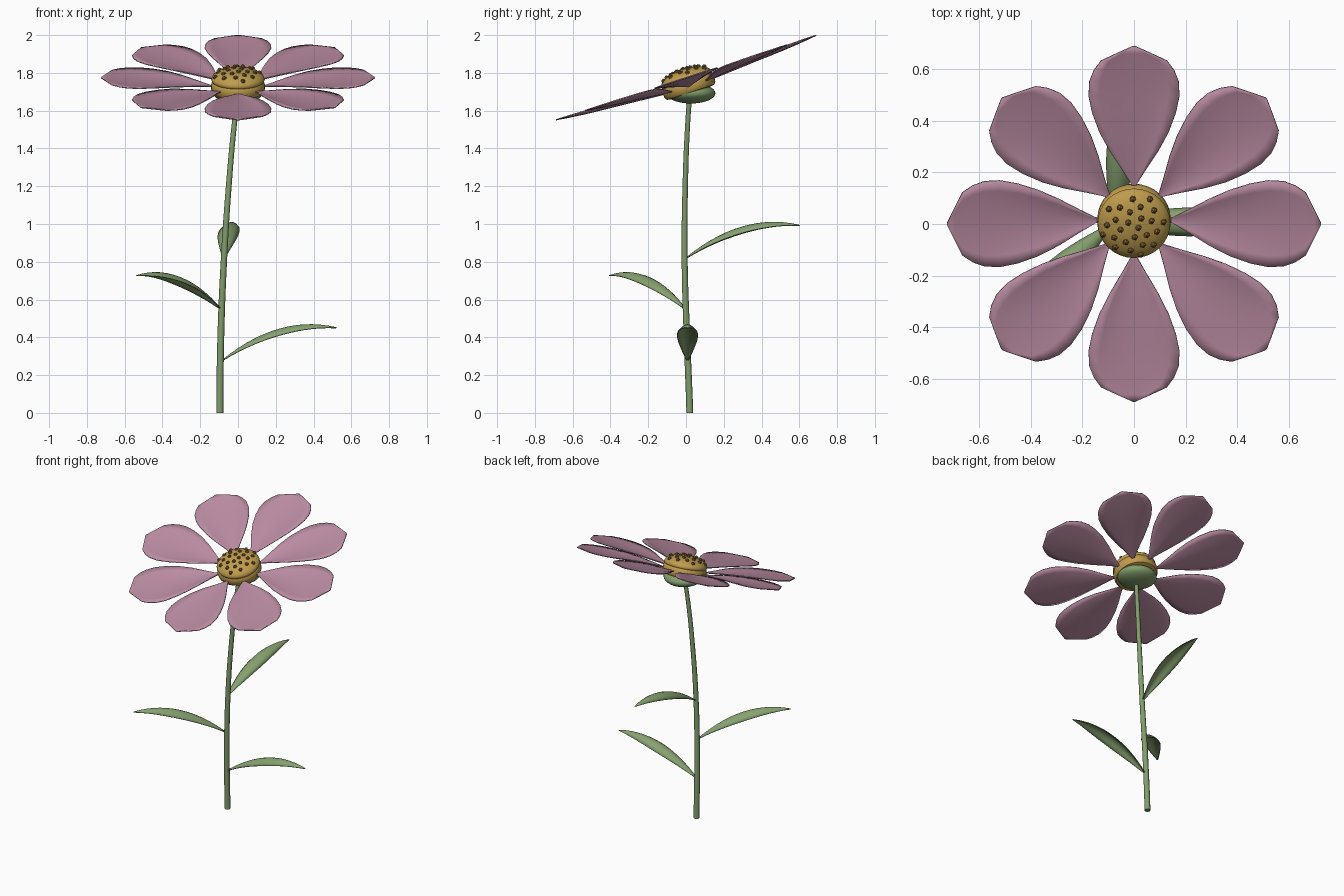
import bpy, bmesh, math
from mathutils import Matrix, Vector

if "Cube" in bpy.data.objects:
    bpy.data.objects.remove(bpy.data.objects["Cube"])


def material(name, rgb):
    m = bpy.data.materials.new(name)
    m.diffuse_color = (*rgb, 1)
    m.use_nodes = True
    m.node_tree.nodes["Principled BSDF"].inputs["Base Color"].default_value = m.diffuse_color
    return m


PINK = material("dusty pink", (0.50, 0.265, 0.365))
GREEN = material("leaf green", (0.24, 0.36, 0.16))
STEM = material("stem green", (0.22, 0.34, 0.15))
GOLD = material("pollen gold", (0.52, 0.335, 0.075))
BROWN = material("seed brown", (0.22, 0.125, 0.032))

# Flower head frame, tilted towards the front
HEAD = Matrix.Translation((0, 0, 1.775)) @ Matrix.Rotation(math.radians(18), 4, 'X')


def finish(name, bm, mat, matrix, angle=40):
    bmesh.ops.recalc_face_normals(bm, faces=bm.faces)
    mesh = bpy.data.meshes.new(name)
    bm.to_mesh(mesh)
    bm.free()
    mesh.materials.append(mat)
    ob = bpy.data.objects.new(name, mesh)
    bpy.context.collection.objects.link(ob)
    ob.matrix_world = matrix
    bpy.ops.object.select_all(action='DESELECT')
    ob.select_set(True)
    bpy.context.view_layer.objects.active = ob
    bpy.ops.object.shade_smooth_by_angle(angle=math.radians(angle))
    return ob


def blade(name, stations, thick, mat, matrix, cols=8):
    """Curved strip along +x; stations are (distance, half width, midrib z, edge z)."""
    bm = bmesh.new()
    rows = []
    for x, w, mid, edge in stations:
        row = []
        for i in range(cols + 1):
            v = 2 * i / cols - 1
            row.append(bm.verts.new((x, v * w, mid + (edge - mid) * v * v)))
        rows.append(row)
    for a, b in zip(rows, rows[1:]):
        for i in range(cols):
            bm.faces.new((a[i], b[i], b[i + 1], a[i + 1]))
    ob = finish(name, bm, mat, matrix)
    mod = ob.modifiers.new("thickness", 'SOLIDIFY')
    mod.thickness = thick
    mod.offset = 0
    return ob


def lathe(name, profile, mat, matrix, sides=32):
    bm = bmesh.new()
    rings = []
    for r, z in profile:
        rings.append([bm.verts.new((r * math.cos(k * math.tau / sides),
                                    r * math.sin(k * math.tau / sides), z))
                      for k in range(sides)])
    for a, b in zip(rings, rings[1:]):
        for k in range(sides):
            n = (k + 1) % sides
            bm.faces.new((a[k], a[n], b[n], b[k]))
    bm.faces.new(rings[0])
    bm.faces.new(rings[-1])
    return finish(name, bm, mat, matrix)


# Eight spoon-shaped petals: level rim, sunken middle
petal = [(0.12, 0.004, -0.051, -0.051), (0.15, 0.012, -0.047, -0.045),
         (0.21, 0.046, -0.043, -0.034), (0.29, 0.094, -0.037, -0.020),
         (0.37, 0.134, -0.031, -0.010), (0.45, 0.162, -0.026, -0.005),
         (0.52, 0.176, -0.021, -0.003), (0.58, 0.173, -0.016, -0.002),
         (0.625, 0.156, -0.011, -0.001), (0.665, 0.128, -0.007, 0),
         (0.695, 0.066, -0.003, 0), (0.724, 0.004, 0, 0)]
for k in range(8):
    blade(f"petal_{k + 1}", petal, 0.006, PINK,
          HEAD @ Matrix.Rotation(k * math.tau / 8, 4, 'Z'))

# Flower centre: rounded collar below, dome above
lathe("centre_collar", [(0.10, -0.087), (0.132, -0.081), (0.142, -0.066),
                        (0.143, -0.04), (0.137, -0.02), (0.128, -0.01)], GOLD, HEAD)
R, H, BASE = 0.141, 0.058, -0.011
dome = [(0.123, BASE - 0.016), (0.137, BASE - 0.009)]
dome += [(R * math.cos(a), BASE + H * math.sin(a))
         for a in [i * math.pi / 20 for i in range(10)]] + [(0.004, BASE + H)]
lathe("centre_dome", dome, GOLD, HEAD)

# Seeds in a sunflower spiral on the dome
bm = bmesh.new()
for i in range(26):
    r = 0.127 * math.sqrt((i + 0.5) / 26)
    a = i * math.radians(137.5)
    z = BASE + H * math.sqrt(1 - (r / R) ** 2)
    bmesh.ops.create_icosphere(
        bm, subdivisions=1, radius=0.0135,
        matrix=Matrix.Translation((r * math.cos(a), r * math.sin(a), z)))
finish("seeds", bm, BROWN, HEAD)

# Green cup under the head, sitting level on the stem
cup_profile = [(0.130 * math.cos(a), 0.054 * math.sin(a))
               for a in [math.radians(d) for d in range(-88, 89, 11)]]
lathe("calyx", cup_profile, STEM, Matrix.Translation((0, 0.026, 1.692)))

# Curved, tapering stem
curve = bpy.data.curves.new("stem", 'CURVE')
curve.dimensions = '3D'
curve.bevel_depth = 0.019
curve.bevel_resolution = 3
curve.use_fill_caps = True
path = [(-0.096, 0.02, 0, 1), (-0.091, 0.005, 0.4, 0.95), (-0.075, -0.007, 0.8, 0.88),
        (-0.049, -0.004, 1.2, 0.8), (-0.017, 0.01, 1.55, 0.72), (0.0, 0.02, 1.68, 0.7)]
spline = curve.splines.new('BEZIER')
spline.bezier_points.add(len(path) - 1)
for p, (x, y, z, r) in zip(spline.bezier_points, path):
    p.co = (x, y, z)
    p.radius = r
    p.handle_left_type = p.handle_right_type = 'AUTO'
# Keep the foot of the stem vertical so its cap is flat on the ground
foot = spline.bezier_points[0]
foot.handle_left_type = foot.handle_right_type = 'FREE'
foot.handle_left = (-0.096, 0.02, -0.1)
foot.handle_right = (-0.096, 0.018, 0.1)
curve.materials.append(STEM)
bpy.context.collection.objects.link(bpy.data.objects.new("stem", curve))

# Three arching leaves: base point, length, heading
leaf = []
for i in range(15):
    t = i / 14
    width = 0.003 + 0.051 * max(0, math.sin(math.pi * t)) ** 0.95
    mid = 0.50 * t - 0.322 * t * t
    leaf.append((t, width, mid, mid - 0.62 * width))
for k, (base, length, heading) in enumerate([((-0.09, 0.008, 0.273), 0.61, 0),
                                             ((-0.09, -0.003, 0.549), 0.60, 222),
                                             ((-0.076, -0.006, 0.815), 0.61, 85)]):
    pts = [(t * length, w, z, e) for t, w, z, e in leaf]
    blade(f"leaf_{k + 1}", pts, 0.005, GREEN,
          Matrix.Translation(base) @ Matrix.Rotation(math.radians(heading), 4, 'Z'), cols=6)
